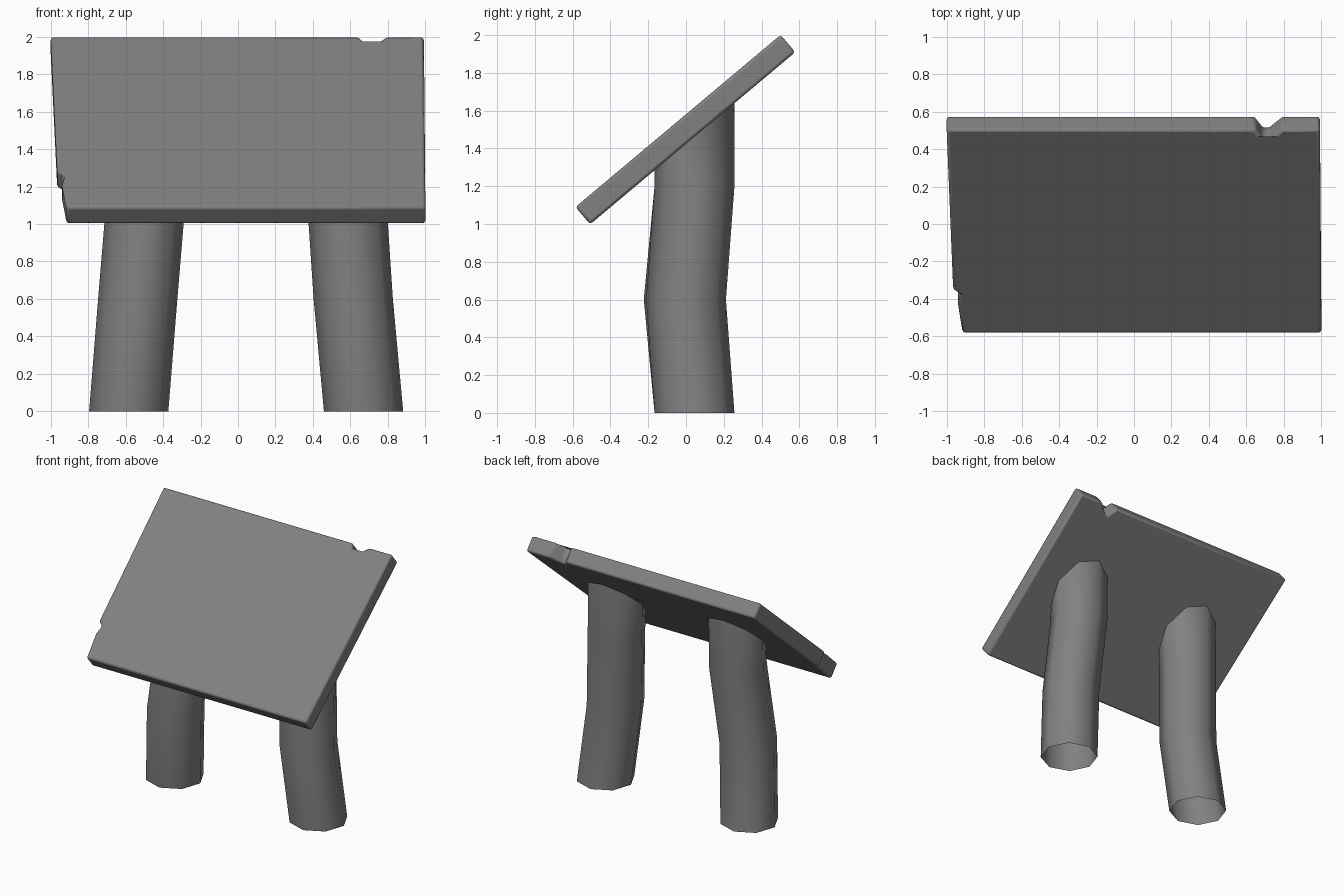
import bpy, bmesh, math
from mathutils import Vector

cube = bpy.data.objects.get("Cube")
if cube:
    bpy.data.objects.remove(cube, do_unlink=True)

grey = bpy.data.materials.new("stone_grey")
grey.use_nodes = True
grey.diffuse_color = (0.22, 0.22, 0.22, 1)
grey.node_tree.nodes["Principled BSDF"].inputs["Base Color"].default_value = (0.22, 0.22, 0.22, 1)

TILT = math.radians(40)
ORIGIN = Vector((0, -0.585, 1.09))      # lower edge of the board's face
UP = Vector((0, math.cos(TILT), math.sin(TILT)))
NORMAL = Vector((0, -math.sin(TILT), math.cos(TILT)))
LENGTH, THICK = 1.418, 0.12


def finish(name, bm):
    mesh = bpy.data.meshes.new(name)
    bm.to_mesh(mesh)
    bm.free()
    mesh.materials.append(grey)
    obj = bpy.data.objects.new(name, mesh)
    bpy.context.collection.objects.link(obj)
    return obj


def slab(name, outline, front, depth):
    """Tilted plate: outline in board coordinates, extruded backwards."""
    bm = bmesh.new()
    face = bm.faces.new([bm.verts.new(ORIGIN + Vector((x, 0, 0)) + UP * v + NORMAL * front)
                         for x, v in outline])
    if depth:
        ext = bmesh.ops.extrude_face_region(bm, geom=[face])
        moved = [g for g in ext["geom"] if isinstance(g, bmesh.types.BMVert)]
        bmesh.ops.translate(bm, verts=moved, vec=-NORMAL * depth)
        bmesh.ops.recalc_face_normals(bm, faces=bm.faces)
    return finish(name, bm)


# Board with a chipped left side and a notch in the top edge
board = slab("board", [(-0.915, 0), (1.0, 0), (0.992, LENGTH), (0.79, LENGTH),
                       (0.72, LENGTH - 0.075), (0.69, LENGTH - 0.075), (0.645, LENGTH),
                       (-1.0, LENGTH), (-0.965, 0.3), (-0.925, 0.27), (-0.94, 0.2)], 0, THICK)
bevel = board.modifiers.new("soft_edges", "BEVEL")
bevel.width = 0.018
bevel.segments = 2
bevel.limit_method = "ANGLE"
bpy.context.view_layer.objects.active = board
board.select_set(True)
bpy.ops.object.shade_smooth_by_angle(angle=math.radians(40))
board.select_set(False)

# Thin panel on the face
slab("face_panel", [(-0.82, 0.257), (-0.51, 0.055), (0.9, 0.07), (0.895, 0.972),
                    (0.8, 1.034), (0.895, 1.15), (0.89, 1.376), (-0.83, 1.36)], 0.001, 0)


# Bent, open-ended legs cut to the slope of the board's underside
def leg(name, path, radius=0.212, sides=8):
    bm = bmesh.new()
    under = ORIGIN - NORMAL * THICK
    rings = []
    for i, (cx, cy, z) in enumerate(path):
        ring = []
        for k in range(sides):
            a = math.tau * k / sides + math.radians(4)
            x, y = cx + radius * math.cos(a), cy + radius * math.sin(a)
            top = under.z + (y - under.y) * math.tan(TILT)
            ring.append(bm.verts.new((x, y, top if z is None else z)))
        rings.append(ring)
    for low, high in zip(rings, rings[1:]):
        for k in range(sides):
            n = (k + 1) % sides
            bm.faces.new((low[k], low[n], high[n], high[k])).smooth = True
    return finish(name, bm)


leg("right_leg", [(-0.583, 0.045, 0), (-0.535, -0.012, 0.6), (-0.485, 0.045, 1.2), (-0.48, 0.045, None)])
leg("left_leg", [(0.67, 0.045, 0), (0.615, 0.0, 0.6), (0.575, 0.045, 1.2), (0.57, 0.045, None)])
